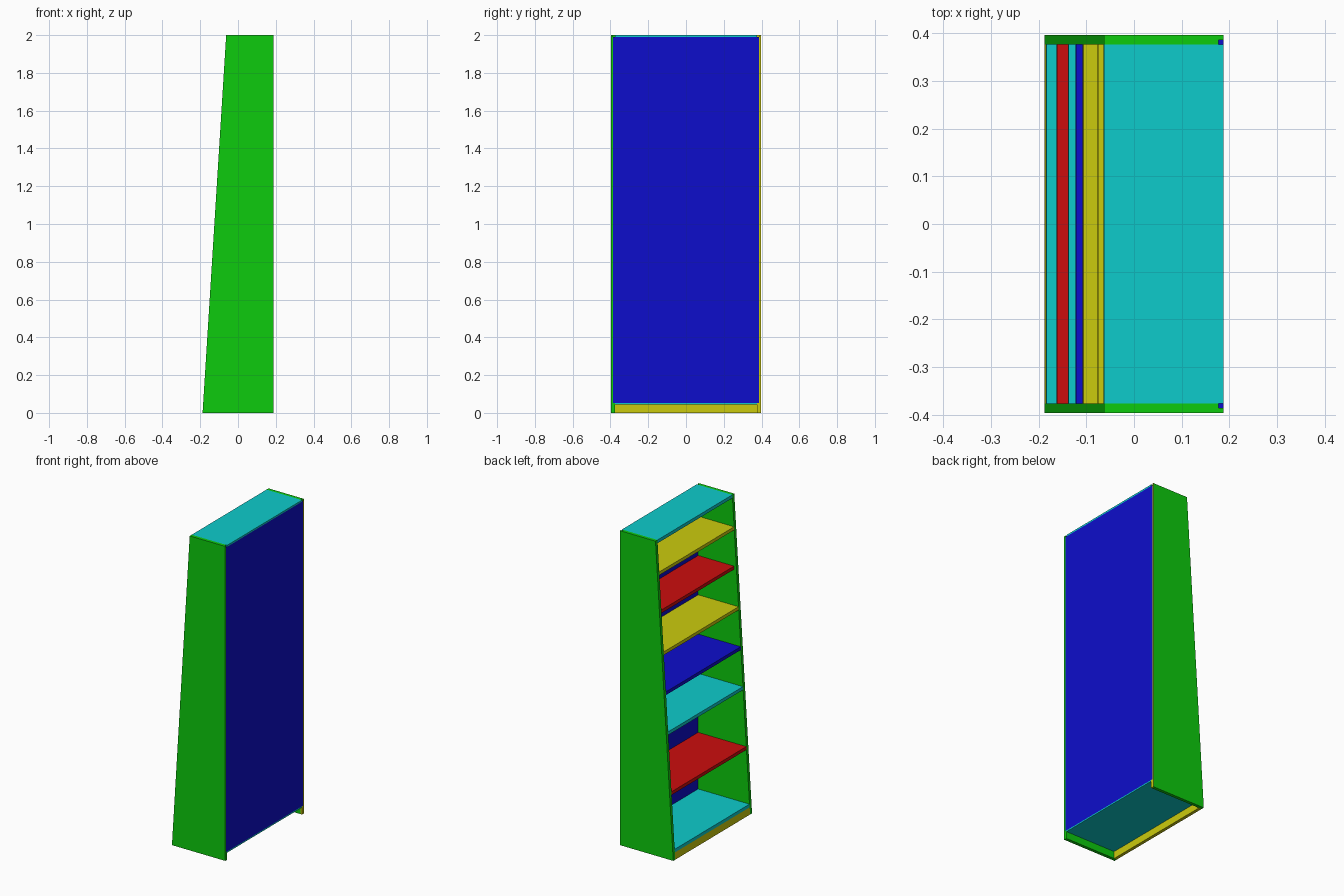
import bpy, bmesh

if "Cube" in bpy.data.objects:
    bpy.data.objects.remove(bpy.data.objects["Cube"])

def material(name, r, g, b):
    m = bpy.data.materials.new(name)
    m.diffuse_color = (r, g, b, 1)
    m.use_nodes = True
    m.node_tree.nodes["Principled BSDF"].inputs["Base Color"].default_value = m.diffuse_color
    return m

HI, LO = 0.6, 0.004
GREEN = material("green", LO, HI, LO)
BLUE = material("blue", LO, LO, HI)
CYAN = material("cyan", LO, HI, HI)
RED = material("red", HI, LO, LO)
YELLOW = material("yellow", HI, HI, LO)

BACK, INNER, OUTER = 0.1875, 0.376, 0.396
PANEL = 0.01          # back panel thickness, also the rabbet size
RABBET = BACK - PANEL

def front(z):
    """x of the sloping front edge at height z"""
    return -0.1875 + 0.0625 * z

def prism(name, profile, axis, lo, hi, mat):
    """Extrude a 2D profile: axis 'y' takes (x, z) points, axis 'z' takes (x, y)."""
    bm = bmesh.new()
    at = (lambda a, b: (a, lo, b)) if axis == "y" else (lambda a, b: (a, b, lo))
    face = bm.faces.new([bm.verts.new(at(a, b)) for a, b in profile])
    ext = bmesh.ops.extrude_face_region(bm, geom=[face])
    moved = [v for v in ext["geom"] if isinstance(v, bmesh.types.BMVert)]
    d = hi - lo
    bmesh.ops.translate(bm, verts=moved, vec=(0, d, 0) if axis == "y" else (0, 0, d))
    bmesh.ops.recalc_face_normals(bm, faces=bm.faces)
    me = bpy.data.meshes.new(name)
    bm.to_mesh(me)
    bm.free()
    me.materials.append(mat)
    ob = bpy.data.objects.new(name, me)
    bpy.context.collection.objects.link(ob)
    return ob

# Tapered side panels with a rabbet for the back
for name, s in (("side_near", -1), ("side_far", 1)):
    mid = INNER + PANEL
    profile = [(front(0), s * INNER), (front(0), s * OUTER), (BACK, s * OUTER),
               (BACK, s * mid), (RABBET, s * mid), (RABBET, s * INNER)]
    side = prism(name, profile, "z", 0, 2, GREEN)
    for v in side.data.vertices:            # lean the front edge back
        if v.co.x < 0:
            v.co.x = front(v.co.z)
    if s > 0:                               # yellow rear edge
        side.data.materials.append(YELLOW)
        for p in side.data.polygons:
            if p.normal.x > 0.9:
                p.material_index = 1

# Square the side ends below the back panel
for name, s, mat in (("rear_foot_near", -1, GREEN), ("rear_foot_far", 1, YELLOW)):
    y0, y1 = sorted((s * INNER, s * (INNER + PANEL)))
    prism(name, [(RABBET, 0), (BACK, 0), (BACK, 0.053), (RABBET, 0.053)], "y", y0, y1, mat)

# Shelves: top height, material, setback from the front edge
SHELVES = [("lower_shelf", 0.425, RED, 0), ("second_shelf", 0.80, CYAN, 0),
           ("third_shelf", 1.05, BLUE, 0), ("fourth_shelf", 1.30, YELLOW, 0),
           ("fifth_shelf", 1.55, RED, 0.016), ("upper_shelf", 1.80, YELLOW, 0)]
T = 0.02
for name, z, mat, setback in SHELVES:
    prism(name, [(front(z - T) + setback, z - T), (RABBET, z - T),
                 (RABBET, z), (front(z) + setback, z)], "y", -INNER, INNER, mat)

# Bottom and top boards, stepped around the back panel
prism("bottom_board", [(front(0.045), 0.045), (BACK, 0.045), (BACK, 0.053),
                       (RABBET, 0.053), (RABBET, 0.065), (front(0.065), 0.065)],
      "y", -INNER, INNER, CYAN)
prism("top_board", [(front(1.98), 1.98), (RABBET, 1.98), (RABBET, 1.99),
                    (BACK, 1.99), (BACK, 2), (front(2), 2)], "y", -INNER, INNER, CYAN)

# Kickboard under the bottom board
prism("kickboard", [(front(0), 0), (front(0) + T, 0), (front(0) + T, 0.045),
                    (front(0.045), 0.045)], "y", -INNER, INNER, YELLOW)

# Back panel
prism("back_panel", [(RABBET, 0.053), (BACK, 0.053), (BACK, 1.99), (RABBET, 1.99)],
      "y", -INNER - PANEL, INNER + PANEL, BLUE)
